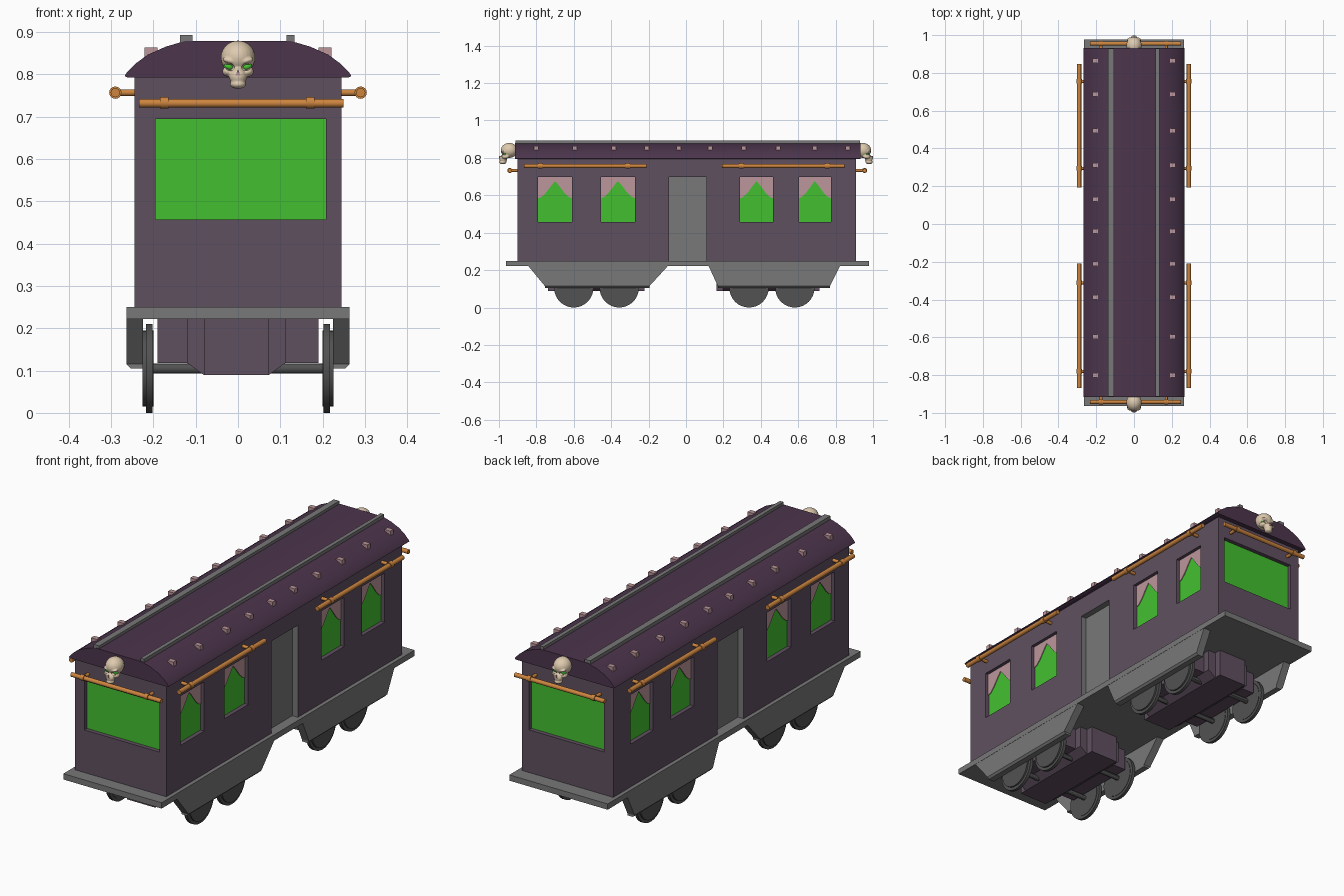
import bpy, bmesh, math
from mathutils import Matrix, Vector

if "Cube" in bpy.data.objects:
    bpy.data.objects.remove(bpy.data.objects["Cube"])


def mat(name, r, g, b):
    m = bpy.data.materials.new(name)
    lin = [((c / 255 + 0.055) / 1.055) ** 2.4 for c in (r, g, b)]
    m.diffuse_color = (*lin, 1)
    m.use_nodes = True
    m.node_tree.nodes["Principled BSDF"].inputs["Base Color"].default_value = m.diffuse_color
    return m


PURPLE = mat("wall purple", 95, 80, 96)
ROOF = mat("roof plum", 76, 53, 76)
GREY = mat("frame grey", 120, 120, 120)
DARK = mat("wheel grey", 82, 82, 82)
GREEN = mat("glowing green", 68, 192, 48)
PINK = mat("dusty pink", 188, 150, 155)
COPPER = mat("copper", 205, 133, 63)
BONE = mat("bone", 222, 202, 174)


def finish(name, bm, *mats, smooth=None):
    bmesh.ops.recalc_face_normals(bm, faces=bm.faces)
    me = bpy.data.meshes.new(name)
    bm.to_mesh(me)
    bm.free()
    for m in mats:
        me.materials.append(m)
    ob = bpy.data.objects.new(name, me)
    bpy.context.collection.objects.link(ob)
    if smooth:
        activate(ob)
        bpy.ops.object.shade_smooth_by_angle(angle=math.radians(smooth))
    return ob


def activate(ob):
    bpy.ops.object.select_all(action='DESELECT')
    ob.select_set(True)
    bpy.context.view_layer.objects.active = ob


def box(bm, x0, x1, y0, y1, z0, z1):
    c = Vector(((x0 + x1) / 2, (y0 + y1) / 2, (z0 + z1) / 2))
    s = Matrix.Diagonal((abs(x1 - x0), abs(y1 - y0), abs(z1 - z0), 1))
    return bmesh.ops.create_cube(bm, size=1, matrix=Matrix.Translation(c) @ s)['verts']


def prism(bm, pts, axis, a, b):
    """Extrude a 2D outline along x or y; returns the new vertices."""
    place = {'x': lambda t, u, v: (t, u, v), 'y': lambda t, u, v: (u, t, v)}[axis]
    ends = [[bm.verts.new(place(t, u, v)) for u, v in pts] for t in (a, b)]
    bm.faces.new(ends[0])
    bm.faces.new(ends[1][::-1])
    n = len(pts)
    for i in range(n):
        j = (i + 1) % n
        bm.faces.new((ends[0][i], ends[0][j], ends[1][j], ends[1][i]))
    return ends


def rod(bm, p, q, r, seg=16):
    p, q = Vector(p), Vector(q)
    d = q - p
    m = Matrix.Translation((p + q) / 2) @ d.to_track_quat('Z', 'Y').to_matrix().to_4x4()
    bmesh.ops.create_cone(bm, cap_ends=True, segments=seg, radius1=r, radius2=r,
                          depth=d.length, matrix=m)


def blob(bm, c, r, tilt=0):
    m = Matrix.Translation(c) @ Matrix.Rotation(tilt, 4, 'Y') @ Matrix.Diagonal((*r, 1))
    bmesh.ops.create_uvsphere(bm, u_segments=24, v_segments=16, radius=1, matrix=m)


def cut(ob, bm):
    cutter = finish("cutter", bm)
    cutter.hide_render = True
    mod = ob.modifiers.new("cut", 'BOOLEAN')
    mod.object, mod.operation, mod.solver = cutter, 'DIFFERENCE', 'EXACT'
    activate(ob)
    bpy.ops.object.modifier_apply(modifier=mod.name)
    bpy.data.objects.remove(cutter)


W, Y0, Y1 = 0.245, -0.90, 0.908
WINDOWS = [(-0.79, -0.61), (-0.455, -0.272), (0.29, 0.465), (0.603, 0.775)]

# Carriage body with recessed windows and doors
bm = bmesh.new()
box(bm, -W, W, Y0, Y1, 0.235, 0.81)
body = finish("carriage_body", bm, PURPLE, GREEN, GREY)
bm = bmesh.new()
for s in (-1, 1):
    for a, b in WINDOWS:
        box(bm, s * (W - 0.02), s * 0.3, a, b, 0.458, 0.697)
    box(bm, s * (W - 0.03), s * 0.3, -0.092, 0.11, 0.25, 0.697)
for y, d in ((Y0, 1), (Y1, -1)):
    box(bm, -0.195, 0.208, y + d * 0.02, y - d * 0.05, 0.457, 0.695)
cut(body, bm)
for f in body.data.polygons:
    c, n = f.center, f.normal
    if abs(c.y - 0.009) < 0.105 and 0.2 < abs(c.x) < W - 0.005 and 0.245 < c.z < 0.75:
        f.material_index = 2
    elif (abs(n.x) > 0.9 and 0.22 < abs(c.x) < W - 0.015) or \
         (abs(n.y) > 0.9 and abs(c.x) < 0.1 and Y0 + 0.015 < c.y < Y1 - 0.015 and abs(c.y) > 0.85):
        f.material_index = 1

# Curtains drawn apart at the top of each side window
bm = bmesh.new()
for s in (-1, 1):
    for a, b in WINDOWS:
        w = b - a
        shape = [(a, 0.697), (a, 0.585), (a + 0.09 * w, 0.59), (a + 0.22 * w, 0.612),
                 (a + 0.4 * w, 0.655), (a + 0.5 * w, 0.676), (a + 0.6 * w, 0.655),
                 (a + 0.78 * w, 0.612), (a + 0.91 * w, 0.59), (b, 0.585), (b, 0.697)]
        prism(bm, shape, 'x', s * (W - 0.021), s * (W - 0.016))
finish("window_curtains", bm, PINK)

# Curved roof
half = [(0.262, 0.793), (0.268, 0.796), (0.264, 0.803), (0.243, 0.825), (0.213, 0.847),
        (0.17, 0.866), (0.125, 0.879)]
bm = bmesh.new()
prism(bm, half + [(-x, z) for x, z in reversed(half)], 'y', -0.915, 0.932)
finish("roof", bm, ROOF, smooth=25)

# Roof rails
bm = bmesh.new()
box(bm, -0.137, -0.107, -0.912, 0.93, 0.87, 0.893)
box(bm, 0.115, 0.134, -0.912, 0.93, 0.87, 0.893)
finish("roof_rails", bm, GREY)

# Roof studs
bm = bmesh.new()
for s in (-1, 1):
    for y in (0.865, 0.688, 0.493, 0.31, 0.13, -0.038, -0.21, -0.387, -0.596, -0.8):
        box(bm, s * 0.19, s * 0.221, y - 0.012, y + 0.012, 0.838, 0.864)
finish("roof_studs", bm, PINK)

# Floor platform
bm = bmesh.new()
box(bm, -0.264, 0.264, -0.963, 0.978, 0.222, 0.25)
finish("floor_platform", bm, GREY)

# Side skirts over the wheels, outer lower edge chamfered
bm = bmesh.new()
for s in (-1, 1):
    for pts in ([(-0.845, 0.224), (-0.755, 0.115), (-0.195, 0.115), (-0.095, 0.224)],
                [(0.12, 0.224), (0.17, 0.115), (0.77, 0.115), (0.825, 0.224)]):
        prism(bm, pts, 'x', s * 0.224, s * 0.263)
        a, b = pts[1][0], pts[2][0]
        prism(bm, [(s * 0.224, 0.115), (s * 0.263, 0.115), (s * 0.254, 0.105), (s * 0.224, 0.105)],
              'y', a, b)
finish("side_skirts", bm, GREY)

# Bogies: wide block with a longer, tapered centre beam
bm = bmesh.new()
for y0, y1 in ((-0.738, -0.222), (0.163, 0.713)):
    box(bm, -0.19, 0.19, y0 + 0.07, y1 - 0.07, 0.118, 0.224)
    sec = [(-0.12, 0.224), (-0.12, 0.118), (-0.08, 0.089), (0.072, 0.089), (0.112, 0.118), (0.112, 0.224)]
    prism(bm, sec, 'y', y0 + 0.035, y1 - 0.035)
    sec = [(-0.08, 0.224), (-0.08, 0.089), (0.072, 0.089), (0.072, 0.224)]
    prism(bm, sec, 'y', y0, y1)
finish("bogies", bm, PURPLE)

# Wheels and axles
bm = bmesh.new()
for y in (-0.6, -0.357, 0.337, 0.582):
    for s in (-1, 1):
        rod(bm, (s * 0.202, y, 0.105), (s * 0.218, y, 0.105), 0.105, 32)
        rod(bm, (s * 0.2, y, 0.105), (s * 0.226, y, 0.105), 0.09, 32)
    rod(bm, (-0.21, y, 0.105), (0.21, y, 0.105), 0.012, 12)
finish("wheels", bm, DARK, smooth=30)

# Copper pipes with collars and wall brackets
bm = bmesh.new()
for s in (-1, 1):
    for a, b, stops in ((-0.867, -0.21, (-0.78, -0.312)), (0.193, 0.848, (0.295, 0.755))):
        rod(bm, (s * 0.29, a, 0.757), (s * 0.29, b, 0.757), 0.011)
        for y in stops:
            rod(bm, (s * 0.29, y - 0.012, 0.757), (s * 0.29, y + 0.012, 0.757), 0.0145)
            rod(bm, (s * 0.24, y, 0.757), (s * 0.285, y, 0.757), 0.008)
for y, wall in ((-0.942, Y0), (0.955, Y1)):
    rod(bm, (-0.234, y, 0.732), (0.249, y, 0.732), 0.0105)
    for x in (-0.174, 0.171):
        rod(bm, (x - 0.01, y, 0.733), (x + 0.01, y, 0.733), 0.0138)
        rod(bm, (x, y, 0.733), (x, wall, 0.733), 0.008)
finish("copper_pipes", bm, COPPER, smooth=30)

# Skull ornament: fused blobs with hollowed eye sockets
bm = bmesh.new()
blob(bm, (0, -0.945, 0.84), (0.041, 0.045, 0.04))
blob(bm, (0, -0.977, 0.795), (0.021, 0.021, 0.021))
blob(bm, (0, -0.979, 0.777), (0.019, 0.019, 0.011))
for s in (-1, 1):
    blob(bm, (s * 0.025, -0.966, 0.807), (0.012, 0.02, 0.012))
    blob(bm, (s * 0.018, -0.977, 0.832), (0.019, 0.011, 0.007), -s * 0.25)
skull = finish("skull_ornament", bm, BONE)
mod = skull.modifiers.new("fuse", 'REMESH')
mod.mode, mod.voxel_size = 'VOXEL', 0.003
activate(skull)
bpy.ops.object.modifier_apply(modifier=mod.name)
bm = bmesh.new()
for s in (-1, 1):
    blob(bm, (s * 0.02, -0.984, 0.818), (0.012, 0.016, 0.0085), -s * 0.25)
cut(skull, bm)
activate(skull)
bpy.ops.object.shade_smooth_by_angle(angle=math.radians(40))

bm = bmesh.new()
for s in (-1, 1):
    blob(bm, (s * 0.022, -0.967, 0.818), (0.012, 0.009, 0.0075), -s * 0.25)
eyes = finish("skull_eyes", bm, GREEN, smooth=40)
bm = bmesh.new()
prism(bm, [(-0.007, 0.797), (0.007, 0.797), (0, 0.811)], 'y', -0.9985, -0.99)
nose = finish("skull_nose", bm, PINK)

# Same ornament on the rear end
for ob in (skull, eyes, nose):
    rear = ob.copy()
    rear.name = "rear_" + ob.name
    rear.rotation_euler.z = math.pi
    bpy.context.collection.objects.link(rear)
